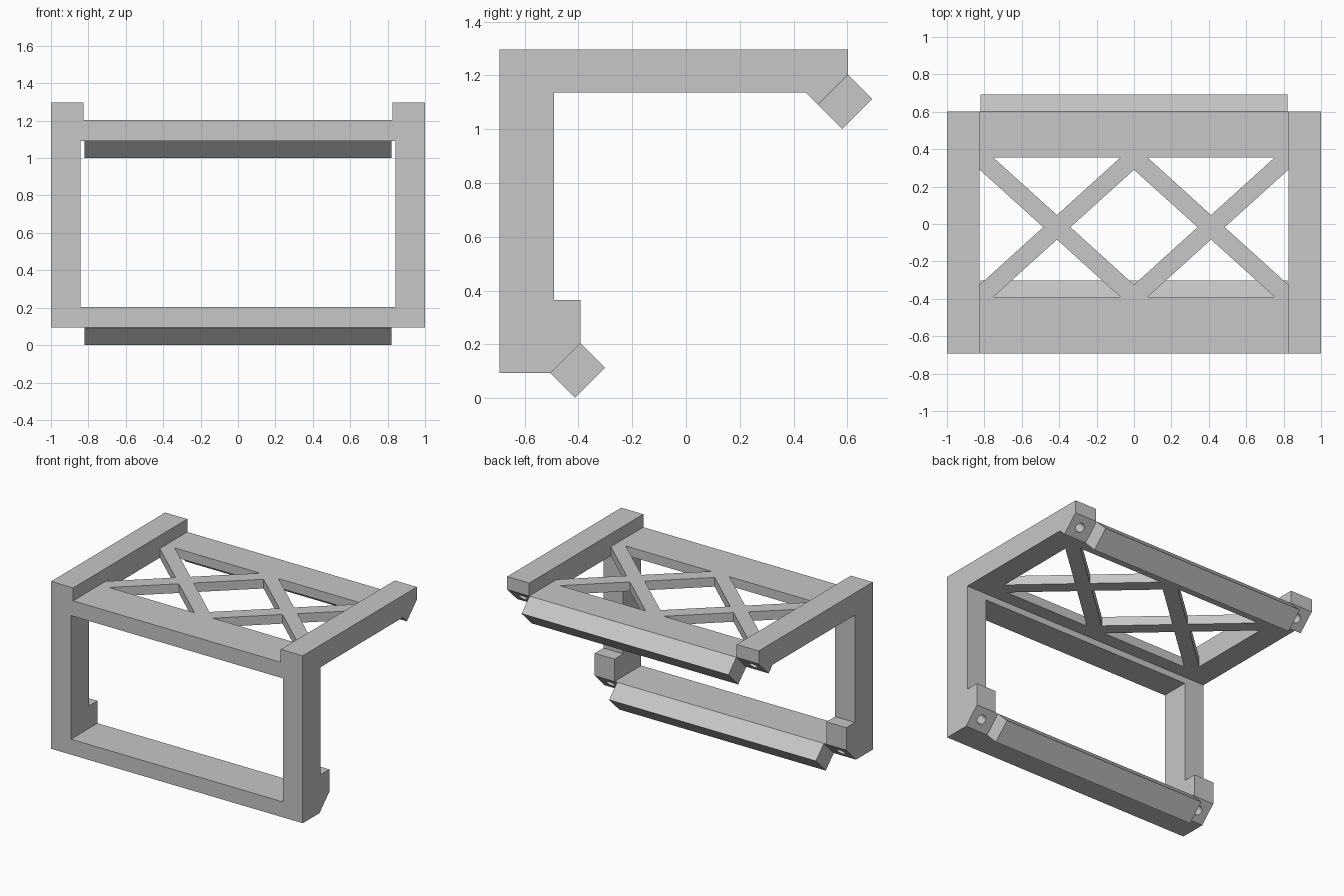
import bpy
import bmesh
from math import pi
from mathutils import Vector

cube = bpy.data.objects.get("Cube")
if cube:
    bpy.data.objects.remove(cube, do_unlink=True)

grey = bpy.data.materials.new("plain grey")
grey.use_nodes = True
GREY = (0.57, 0.57, 0.57, 1)
grey.diffuse_color = GREY
grey.node_tree.nodes["Principled BSDF"].inputs["Base Color"].default_value = GREY

# Shared dimensions
FRONT, LEG_BACK, STEP = -0.693, -0.49, -0.392
TOP, DECK, UNDER, LIP = 1.296, 1.203, 1.137, 1.092
SILL, FOOT = 0.204, 0.093
RAIL_X, LEG_X = 0.825, 0.842
HOLE_FRONT, HOLE_BACK = -0.39, 0.355


def prism(name, profile, start, end, axis="x", mirror=False):
    """Extrude a flat outline along x (outline in y, z) or z (outline in x, y)."""
    bm = bmesh.new()
    place = (lambda a, b: (start, a, b)) if axis == "x" else (lambda a, b: (a, b, start))
    face = bm.faces.new([bm.verts.new(place(a, b)) for a, b in profile])
    shift = Vector((end - start, 0, 0)) if axis == "x" else Vector((0, 0, end - start))
    out = bmesh.ops.extrude_face_region(bm, geom=[face], use_keep_orig=True)
    moved = [g for g in out["geom"] if isinstance(g, bmesh.types.BMVert)]
    bmesh.ops.translate(bm, verts=moved, vec=shift)
    bmesh.ops.recalc_face_normals(bm, faces=bm.faces)
    mesh = bpy.data.meshes.new(name)
    bm.to_mesh(mesh)
    bm.free()
    mesh.materials.append(grey)
    obj = bpy.data.objects.new(name, mesh)
    bpy.context.collection.objects.link(obj)
    if mirror:
        obj.modifiers.new("Mirror", "MIRROR").use_mirror_merge = False
    return obj


def drill(obj, y, z):
    """Cut a blind round hole square to the slanted end face."""
    bpy.ops.mesh.primitive_cylinder_add(vertices=32, radius=0.032, depth=0.24,
                                        location=(0.915, y, z), rotation=(pi / 4, 0, 0))
    cutter = bpy.context.object
    cutter.hide_render = True
    cutter.data.materials.append(grey)
    mod = obj.modifiers.new("Hole", "BOOLEAN")
    mod.operation, mod.solver, mod.object = "DIFFERENCE", "EXACT", cutter
    bpy.context.view_layer.objects.active = obj
    bpy.ops.object.modifier_move_to_index(modifier="Hole", index=0)
    bpy.ops.object.modifier_apply(modifier="Hole")
    bpy.data.objects.remove(cutter, do_unlink=True)


# Raised side rails and legs, mirrored left and right
side_rails = prism("side_rails", [(FRONT, TOP), (0.602, TOP), (0.602, DECK), (0.49, LIP),
                                  (0.445, UNDER), (FRONT, UNDER)], RAIL_X, 1, mirror=True)
drill(side_rails, 0.546, 1.147)
legs = prism("legs", [(FRONT, UNDER), (LEG_BACK, UNDER), (LEG_BACK, 0.365), (STEP, 0.365),
                      (STEP, SILL), (-0.503, FOOT), (FRONT, FOOT)], LEG_X, 1, mirror=True)
drill(legs, -0.4475, 0.1485)

# Cross members between the sides
prism("bottom_rail", [(FRONT, SILL), (STEP, SILL), (-0.503, FOOT), (FRONT, FOOT)],
      -LEG_X, LEG_X)
prism("front_lip", [(FRONT, UNDER), (LEG_BACK, UNDER), (LEG_BACK, LIP), (FRONT, LIP)],
      -LEG_X, LEG_X)
prism("front_deck", [(FRONT, DECK), (HOLE_FRONT, DECK), (HOLE_FRONT, UNDER), (FRONT, UNDER)],
      -RAIL_X, RAIL_X)
prism("back_deck", [(HOLE_BACK, DECK), (0.602, DECK), (0.49, LIP), (0.445, UNDER),
                    (HOLE_BACK, UNDER)], -RAIL_X, RAIL_X)

# Crossed braces filling the deck opening
prism("cross_braces", [
    (0, HOLE_BACK), (0, 0.29), (0.34, -0.017), (0, -0.325), (0, HOLE_FRONT),
    (0.073, HOLE_FRONT), (0.412, -0.083), (0.752, HOLE_FRONT), (RAIL_X, HOLE_FRONT),
    (RAIL_X, -0.325), (0.485, -0.017), (RAIL_X, 0.29), (RAIL_X, HOLE_BACK),
    (0.752, HOLE_BACK), (0.412, 0.048), (0.073, HOLE_BACK)],
    UNDER, DECK, axis="z", mirror=True)

# Tilted square bars on the slanted edges
for name, y, z in (("upper_bar", 0.602, DECK), ("lower_bar", STEP, SILL)):
    prism(name, [(y, z), (y + 0.091, z - 0.091), (y - 0.021, z - 0.203),
                 (y - 0.112, z - 0.112)], -0.822, 0.822)
